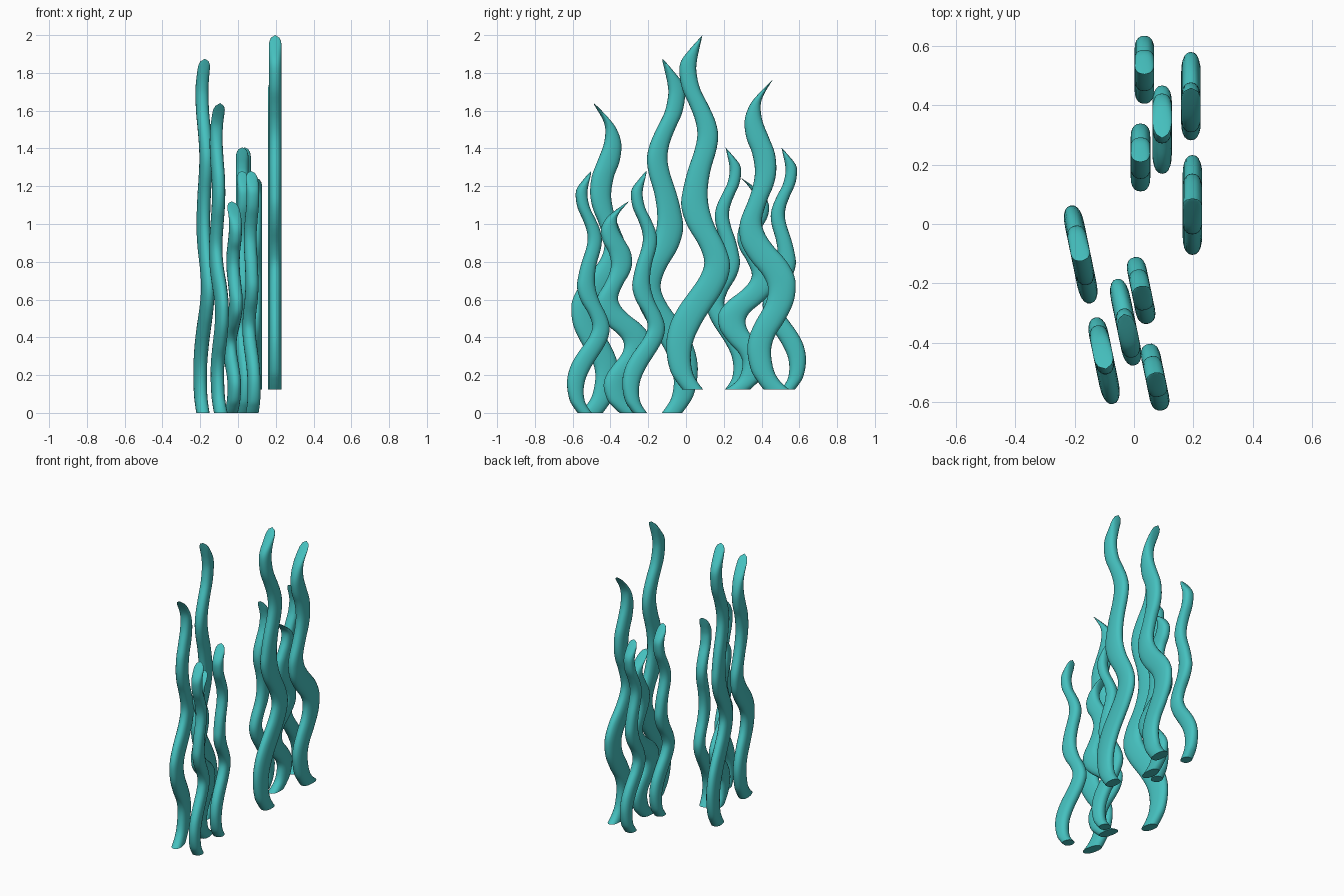
import bpy, bmesh, math
from mathutils import Matrix

if "Cube" in bpy.data.objects:
    bpy.data.objects.remove(bpy.data.objects["Cube"])

mat = bpy.data.materials.new("teal")
mat.diffuse_color = (0.06, 0.53, 0.52, 1)
mat.use_nodes = True
mat.node_tree.nodes["Principled BSDF"].inputs["Base Color"].default_value = mat.diffuse_color

# Two wavy blade silhouettes: height, left edge, right edge
SLIM = [
    (0, -.02, .09), (.04, -.05, .06), (.09, -.08, .035), (.17, -.10, .025),
    (.26, -.103, .04), (.355, -.08, .085), (.44, -.035, .14), (.51, .015, .185),
    (.59, .07, .222), (.67, .097, .232), (.76, .07, .205), (.87, .005, .15),
    (.97, -.025, .12), (1.06, -.015, .115), (1.16, .01, .13), (1.265, .045, .16),
    (1.345, .06, .17), (1.42, .05, .155), (1.50, .02, .12), (1.59, -.02, .075),
    (1.68, -.035, .055), (1.74, -.025, .058), (1.80, .02, .07), (1.875, .087, .087)]
CURLY = [
    (0, .41, .545), (.04, .38, .50), (.10, .345, .465), (.20, .325, .45),
    (.28, .335, .47), (.36, .37, .52), (.45, .42, .565), (.53, .435, .58),
    (.60, .41, .573), (.68, .345, .53), (.76, .297, .46), (.83, .283, .415),
    (.90, .29, .402), (1.0, .33, .43), (1.08, .355, .463), (1.16, .365, .478),
    (1.25, .35, .47), (1.33, .32, .44), (1.42, .31, .405), (1.50, .335, .395),
    (1.56, .38, .412), (1.64, .46, .46)]
HALF_X, SIDES, STEPS = .033, 20, 4


def smooth_rows(profile):
    """Catmull-Rom resampling of the silhouette."""
    n, rows = len(profile), []
    for i in range(n - 1):
        a, b, c, d = (profile[min(max(i + k, 0), n - 1)] for k in (-1, 0, 1, 2))
        for s in range(STEPS):
            t = s / STEPS
            rows.append([.5 * (2 * q + (r - p) * t + (2 * p - 5 * q + 4 * r - u) * t * t
                               + (3 * q - p - 3 * r + u) * t ** 3)
                         for p, q, r, u in zip(a, b, c, d)])
    return rows


def rounded(v):
    """Slightly boxier than an ellipse."""
    return math.copysign(abs(v) ** .85, v)


def strand(name, profile, mid, x0, y0, sy, sz, placement):
    bm = bmesh.new()
    top, tip_y, _ = profile[-1]
    rings = []
    for z, left, right in smooth_rows(profile):
        # thickness rounds off only near the tip
        t = min(1, (top - z) * sz / .05)
        hx = HALF_X * math.sqrt(1 - (1 - t) ** 2)
        cy, hy = (left + right) / 2 - mid, (right - left) / 2
        rings.append([bm.verts.new((x0 + hx * rounded(math.cos(a)),
                                    y0 + sy * (cy + hy * rounded(math.sin(a))), z * sz))
                      for a in (2 * math.pi * k / SIDES for k in range(SIDES))])
    for lo, hi in zip(rings, rings[1:]):
        for k in range(SIDES):
            j = (k + 1) % SIDES
            bm.faces.new((lo[k], lo[j], hi[j], hi[k]))
    # pointed tip and flat base
    tip = bm.verts.new((x0, y0 + sy * (tip_y - mid), top * sz))
    for k in range(SIDES):
        bm.faces.new((rings[-1][k], rings[-1][(k + 1) % SIDES], tip))
    bm.faces.new(rings[0][::-1])
    bm.transform(placement)
    bmesh.ops.recalc_face_normals(bm, faces=bm.faces)
    me = bpy.data.meshes.new(name)
    bm.to_mesh(me)
    bm.free()
    me.materials.append(mat)
    ob = bpy.data.objects.new(name, me)
    bpy.context.collection.objects.link(ob)
    bpy.context.view_layer.objects.active = ob
    ob.select_set(True)


# Five strands per clump: silhouette and its middle, x, y, y scale (negative = mirrored), height scale
STRANDS = [("tall", SLIM, .065, .197, .065, 1, 1),
           ("medium", CURLY, .435, .192, .435, 1, 1),
           ("low", CURLY, .435, .095, .315, -1, .683),
           ("outer_short", SLIM, .065, .035, .52, -.68, .683),
           ("inner_short", SLIM, .065, .022, .224, -.68, .683)]

# Second clump is the first one turned round and lowered
CLUMPS = [("back", Matrix.Translation((0, 0, .125))),
          ("front", Matrix.Rotation(math.radians(191.7), 4, 'Z'))]
for side, placement in CLUMPS:
    for name, *dims in STRANDS:
        strand(f"{side}_{name}_strand", *dims, placement)

bpy.ops.object.shade_smooth_by_angle(angle=math.radians(40))
